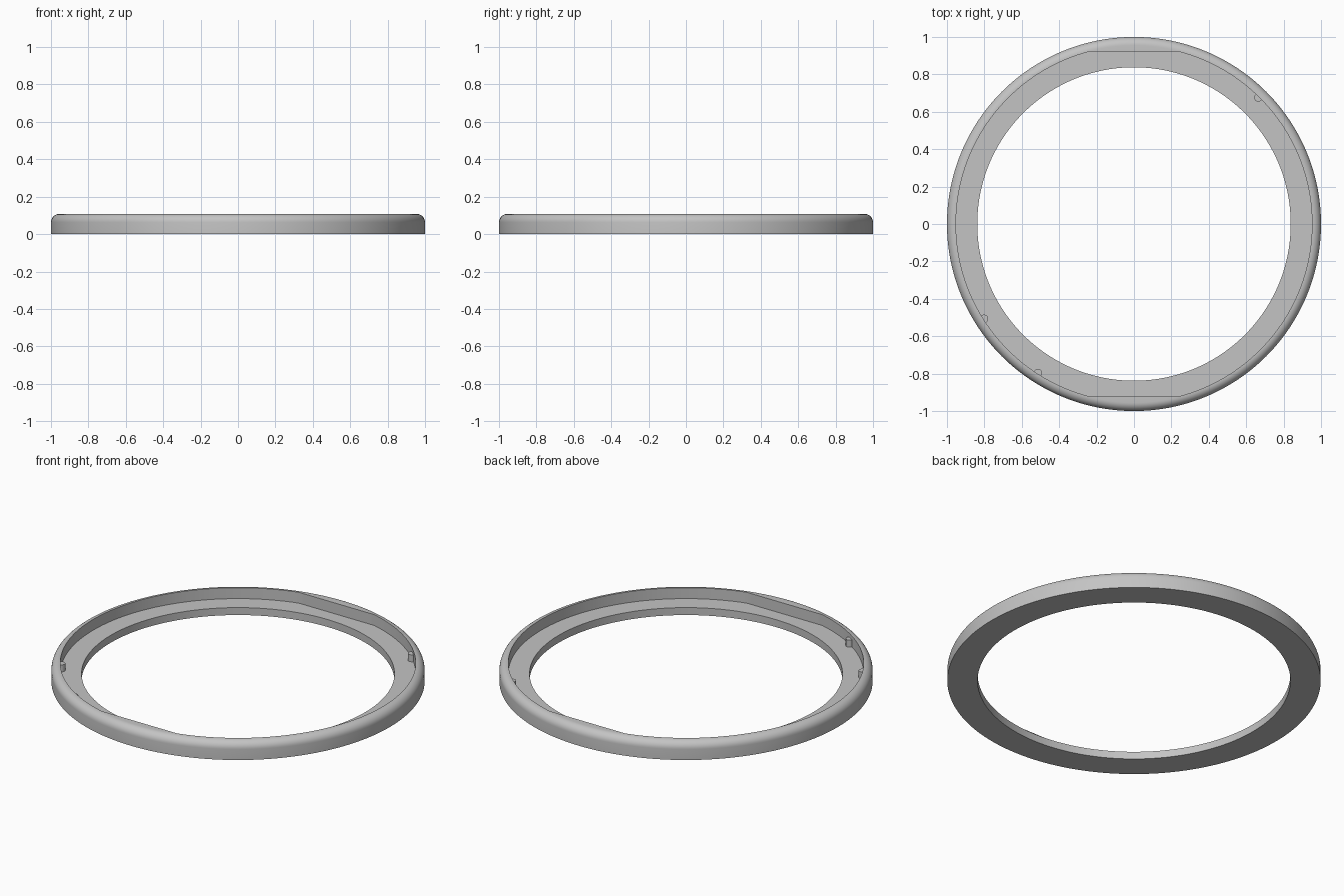
import bpy, bmesh
from math import sin, cos, pi, radians

if "Cube" in bpy.data.objects:
    bpy.data.objects.remove(bpy.data.objects["Cube"])

SEGMENTS = 192
HEIGHT, FLOOR = 0.108, 0.044
BORE, RECESS, FILLET = 0.838, 0.952, 0.045
FLAT = RECESS * sin(radians(75))   # distance of the two straight recess walls

grey = bpy.data.materials.new("light grey")
grey.use_nodes = True
colour = (0.55, 0.55, 0.55, 1)
grey.diffuse_color = colour
grey.node_tree.nodes["Principled BSDF"].inputs["Base Color"].default_value = colour


def finish(obj):
    obj.data.materials.append(grey)
    bpy.ops.object.select_all(action='DESELECT')
    obj.select_set(True)
    bpy.context.view_layer.objects.active = obj
    bpy.ops.object.shade_smooth_by_angle(angle=radians(30))


def recess_radius(a):
    """Round recess, cut straight at the front and back."""
    return min(RECESS, FLAT / max(abs(sin(a)), 0.01))


# Cross-section: bore, floor, recess wall, rim and rounded outer edge
profile = [(BORE, 0), (BORE, FLOOR), (recess_radius, FLOOR), (recess_radius, HEIGHT)]
for i in range(9):
    t = pi / 2 * (1 - i / 8)
    profile.append((1 - FILLET + FILLET * cos(t), HEIGHT - FILLET + FILLET * sin(t)))
profile.append((1, 0))

# Ring body swept around the z axis
bm = bmesh.new()
rows = []
for k in range(SEGMENTS):
    a = 2 * pi * k / SEGMENTS
    row = []
    for r, z in profile:
        radius = r(a) if callable(r) else r
        row.append(bm.verts.new((radius * cos(a), radius * sin(a), z)))
    rows.append(row)
count = len(profile)
for k in range(SEGMENTS):
    here, there = rows[k], rows[(k + 1) % SEGMENTS]
    for j in range(count):
        n = (j + 1) % count
        bm.faces.new((here[j], here[n], there[n], there[j]))
bmesh.ops.recalc_face_normals(bm, faces=bm.faces)
mesh = bpy.data.meshes.new("ring_body")
bm.to_mesh(mesh)
bm.free()
ring = bpy.data.objects.new("ring_body", mesh)
bpy.context.collection.objects.link(ring)
finish(ring)

# Small locating pins half sunk in the recess wall
PIN_BASE, PIN_TOP = FLOOR - 0.01, 0.085
for number, degrees in enumerate((45.5, 212.3, 237.2), 1):
    a = radians(degrees)
    bpy.ops.mesh.primitive_cylinder_add(
        vertices=24, radius=0.022, depth=PIN_TOP - PIN_BASE,
        location=(0.948 * cos(a), 0.948 * sin(a), (PIN_BASE + PIN_TOP) / 2))
    pin = bpy.context.object
    pin.name = f"locating_pin_{number}"
    finish(pin)
